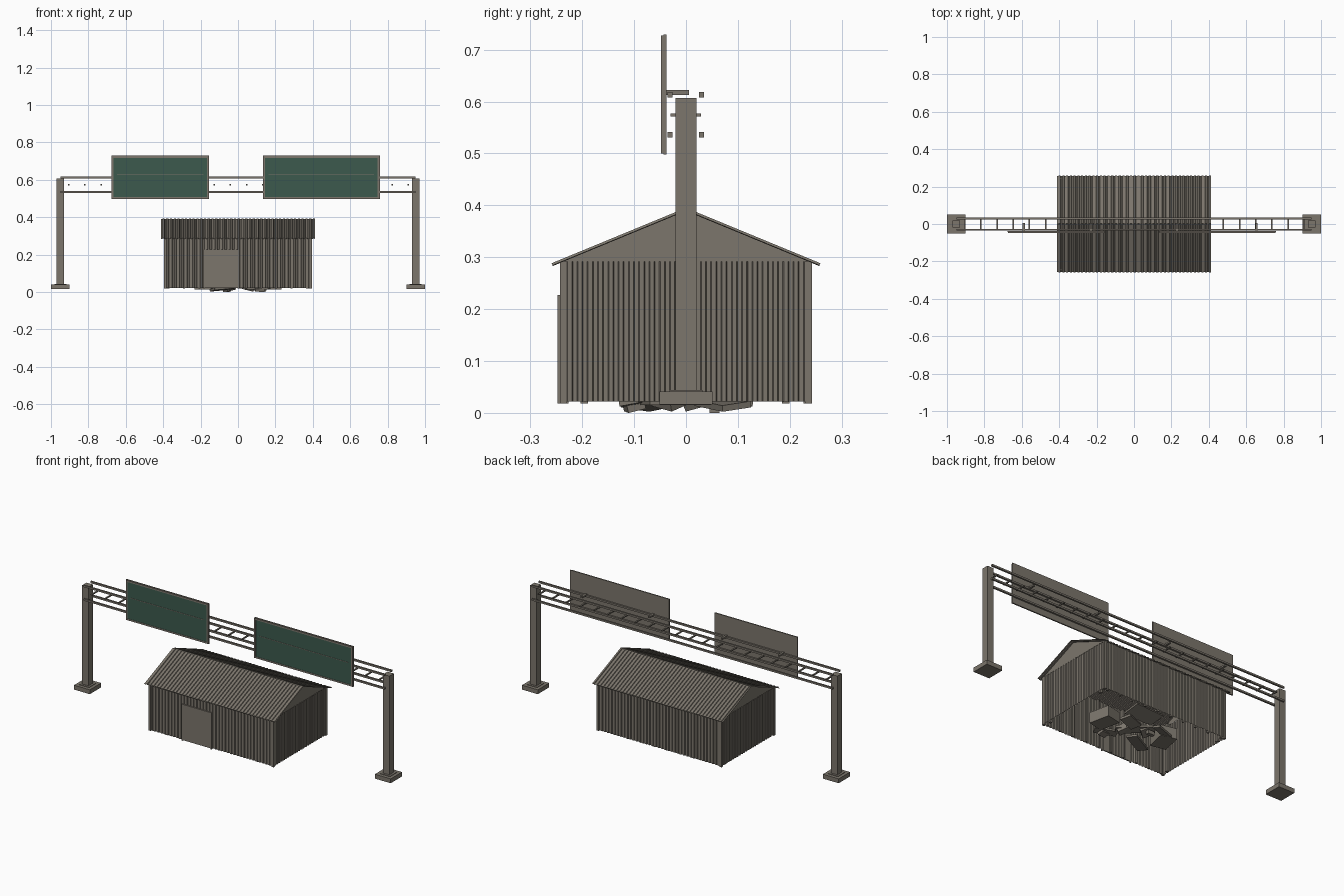
import bpy, bmesh, math
from mathutils import Vector, Matrix, Euler

cube = bpy.data.objects.get("Cube")
if cube:
    bpy.data.objects.remove(cube, do_unlink=True)


def material(name, rgb):
    m = bpy.data.materials.new(name)
    m.use_nodes = True
    m.diffuse_color = (*rgb, 1)
    bsdf = m.node_tree.nodes["Principled BSDF"]
    bsdf.inputs["Base Color"].default_value = (*rgb, 1)
    bsdf.inputs["Roughness"].default_value = 0.8
    return m


GREY = material("weathered grey", (0.20, 0.18, 0.15))
GREEN = material("sign green", (0.045, 0.10, 0.075))


def finish(name, bm, mat=GREY):
    mesh = bpy.data.meshes.new(name)
    bm.to_mesh(mesh)
    bm.free()
    mesh.materials.append(mat)
    ob = bpy.data.objects.new(name, mesh)
    bpy.context.collection.objects.link(ob)
    return ob


def box(name, lo, hi, mat=GREY):
    """Box between two opposite corners."""
    lo, hi = Vector(lo), Vector(hi)
    bm = bmesh.new()
    bmesh.ops.create_cube(bm, size=1)
    bmesh.ops.scale(bm, vec=hi - lo, verts=bm.verts)
    bmesh.ops.translate(bm, vec=(lo + hi) / 2, verts=bm.verts)
    return finish(name, bm, mat)


def tilted(name, at, size, turn):
    """Box turned by degrees about its own centre."""
    bm = bmesh.new()
    bmesh.ops.create_cube(bm, size=1)
    bmesh.ops.scale(bm, vec=size, verts=bm.verts)
    rot = Euler([math.radians(a) for a in turn]).to_matrix().to_4x4()
    bmesh.ops.transform(bm, matrix=Matrix.Translation(at) @ rot, verts=bm.verts)
    return finish(name, bm)


def corrugated(name, start, end, rise, outward, pitch=0.02, depth=0.004, thick=0.0):
    """Ribbed sheet running start to end, swept along rise."""
    start, end, rise, outward = map(Vector, (start, end, rise, outward))
    count = round((end - start).length / pitch)
    bm = bmesh.new()
    rows = []
    for i in range(count):
        for t, d in ((0, 0), (0.4, 0), (0.5, depth), (0.9, depth)):
            p = start.lerp(end, (i + t) / count) + outward * d
            rows.append((bm.verts.new(p), bm.verts.new(p + rise)))
    rows.append((bm.verts.new(end), bm.verts.new(end + rise)))
    for a, b in zip(rows, rows[1:]):
        bm.faces.new((a[0], b[0], b[1], a[1]))
    bmesh.ops.recalc_face_normals(bm, faces=bm.faces)
    ob = finish(name, bm)
    if thick:
        mod = ob.modifiers.new("sheet", "SOLIDIFY")
        mod.thickness = thick
        mod.offset = 0
    return ob


# Barn walls and gables
BX, BY, LOW, EAVE, RIDGE = 0.39, 0.238, 0.022, 0.292, 0.39
up = (0, 0, EAVE - LOW)
for s, side in ((-1, "front"), (1, "back")):
    corrugated(side + "_wall", (-BX, s * BY, LOW), (BX, s * BY, LOW), up, (0, s, 0))
for s, side in ((-1, "right"), (1, "left")):
    corrugated(side + "_wall", (s * BX, -BY, LOW), (s * BX, BY, LOW), up, (s, 0, 0))
    bm = bmesh.new()
    tri = [bm.verts.new((s * (BX + 0.002), y, z))
           for y, z in ((-BY, EAVE), (BY, EAVE), (0, RIDGE))]
    bm.faces.new(tri if s > 0 else tri[::-1])
    finish(side + "_gable", bm)
    # Corner posts
    for t, end in ((-1, "front"), (1, "back")):
        x, y = s * 0.388, t * 0.236
        box(f"{end}_{side}_corner_post", (x - 0.007, y - 0.007, 0.018),
            (x + 0.007, y + 0.007, EAVE))
    # Intermediate feet beneath the walls
    for y in (-0.196, 0.192):
        box(side + "_wall_stud", (s * 0.38 - 0.007, y - 0.007, 0.018),
            (s * 0.38 + 0.007, y + 0.007, EAVE))

# Roof slopes
for s, side in ((-1, "front"), (1, "back")):
    slope = Vector((0, -s * 0.257, RIDGE - 0.284))
    corrugated(side + "_roof", (-0.412, s * 0.257, 0.284), (0.412, s * 0.257, 0.284),
               slope, (0, s * 0.38, 0.92), thick=0.002)
    for i in range(10):
        x = -0.37 + i * 0.082
        box(side + "_wall_stud", (x - 0.005, s * 0.231 - 0.005, 0.018),
            (x + 0.005, s * 0.231 + 0.005, EAVE))

# Door with a surrounding trim
box("door", (-0.18, -0.246, 0.022), (0.003, -0.240, 0.222))
for x in (-0.184, 0.0):
    box("door_side_trim", (x, -0.248, 0.018), (x + 0.006, -0.240, 0.226))
box("door_top_trim", (-0.184, -0.248, 0.221), (0.006, -0.240, 0.227))

# Stored crates and loose boards inside the barn
for s in (-1, 1):
    tilted("crate", (s * 0.175, s * -0.02, 0.045), (0.09, 0.12, 0.06), (0, 0, s * 12))
    tilted("fallen_board", (s * 0.08, s * 0.07, 0.018), (0.13, 0.06, 0.012), (s * 8, s * 5, 25))
    tilted("loose_plank", (s * 0.11, s * -0.09, 0.022), (0.12, 0.04, 0.012), (s * 10, 0, s * -20))
    tilted("small_block", (s * 0.05, s * -0.03, 0.03), (0.06, 0.05, 0.03), (20, s * 10, 40))
tilted("middle_board", (0.0, 0.01, 0.03), (0.2, 0.05, 0.012), (6, 4, -35))
tilted("edge_block", (0.115, -0.1, 0.013), (0.05, 0.035, 0.015), (14, 4, 10))
tilted("leaning_panel", (0.02, 0.1, 0.07), (0.2, 0.09, 0.01), (15, 5, 10))
box("lowest_chip", (-0.08, 0.045, 0.0), (-0.04, 0.065, 0.02))

# Gantry posts and footings
for s, side in ((-1, "right"), (1, "left")):
    x = s * 0.95
    box(side + "_footing", (x - 0.05, -0.051, 0.016), (x + 0.05, 0.051, 0.041))
    box(side + "_base_plate", (x - 0.032, -0.032, 0.041), (x + 0.032, 0.032, 0.044))
    box(side + "_post", (x - 0.02, -0.02, 0.041), (x + 0.02, 0.02, 0.607))

# Gantry rails
for y in (-0.031, 0.030):
    for z in (0.536, 0.613):
        box("gantry_rail", (-0.95, y - 0.005, z - 0.005), (0.95, y + 0.005, z + 0.005))
RUNGS = 22
for i in range(RUNGS):
    x = -0.905 + 1.815 * i / (RUNGS - 1)
    box("gantry_rung", (x - 0.004, -0.03, 0.571), (x + 0.004, 0.029, 0.577))


def sign(side, x0, x1, brackets):
    """Framed sign board with a centre line and two hanger arms."""
    z0, z1, rim = 0.498, 0.729, 0.011
    box(side + "_sign_back", (x0, -0.043, z0), (x1, -0.038, z1))
    box(side + "_sign_face", (x0 + rim, -0.0465, z0 + rim), (x1 - rim, -0.043, z1 - rim), GREEN)
    for z in (z0 + 0.002, z1 - rim):
        box(side + "_sign_rim", (x0 + 0.002, -0.048, z), (x1 - 0.002, -0.043, z + rim - 0.002))
    for x in (x0 + 0.002, x1 - rim):
        box(side + "_sign_rim", (x, -0.048, z0 + 0.002), (x + rim - 0.002, -0.043, z1 - 0.002))
    box(side + "_sign_line", (x0 + 0.03, -0.048, 0.629), (x1 - 0.03, -0.046, 0.632))
    for x in brackets:
        box(side + "_sign_arm", (x - 0.006, -0.04, 0.613), (x + 0.006, 0.006, 0.622))


sign("right", -0.676, -0.154, (-0.59, -0.23))
sign("left", 0.134, 0.758, (0.23, 0.655))
